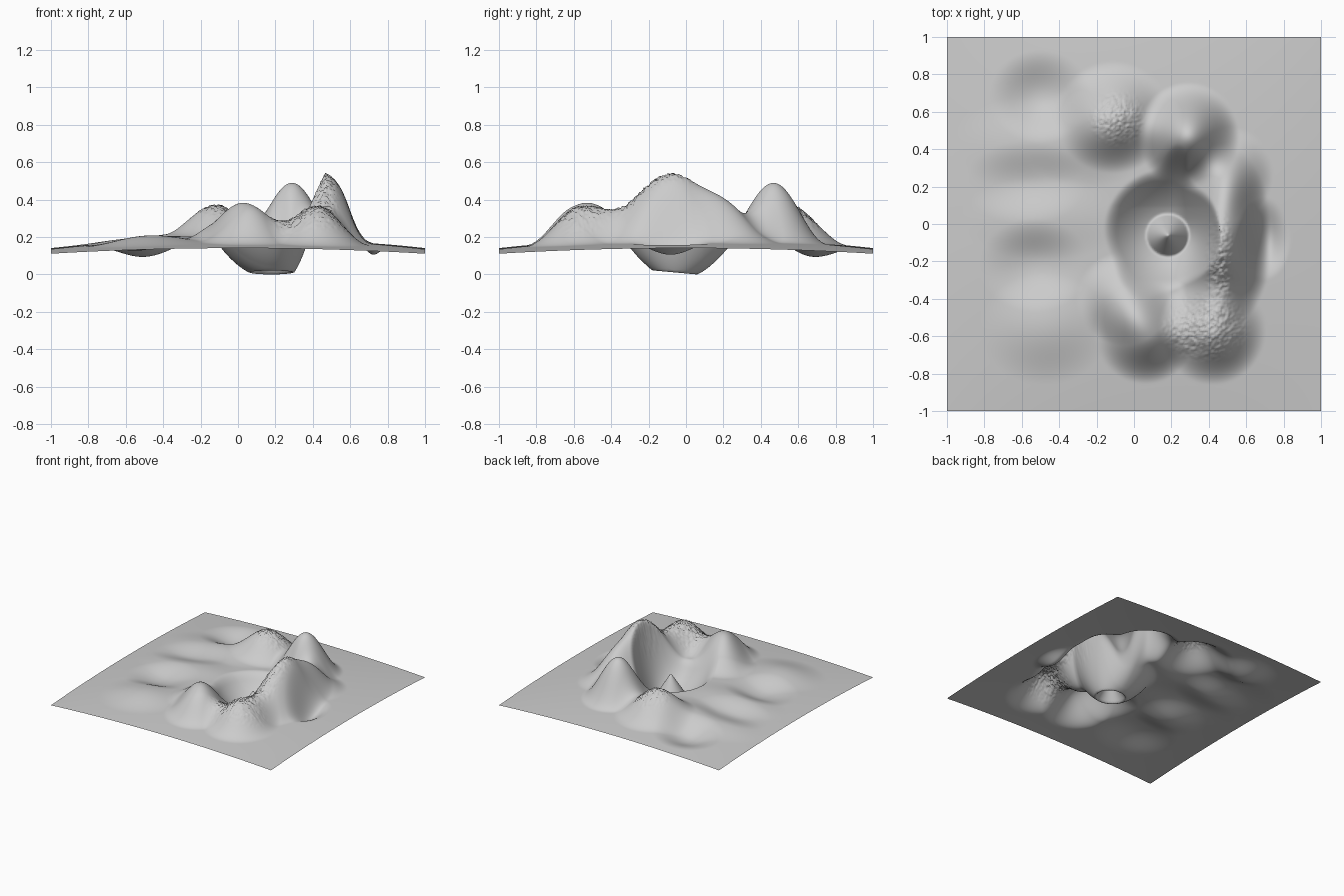
import bpy, bmesh, math, random

if "Cube" in bpy.data.objects:
    bpy.data.objects.remove(bpy.data.objects["Cube"])

random.seed(4)
N = 240                       # grid cells per side
CX, CY = 0.18, -0.06          # crater centre

# Hills and hollows: x, y, height, spread x, spread y
HILLS = [
    (0.29, 0.47, 0.31, 0.11, 0.115),    # tall back peak
    (0.47, -0.07, 0.35, 0.11, 0.20),    # long right ridge
    (0.52, 0.27, 0.10, 0.09, 0.10),     # back end of the right ridge
    (0.42, -0.56, 0.19, 0.115, 0.12),   # rough front peak
    (0.06, -0.58, 0.19, 0.11, 0.11),    # front left peak
    (-0.11, 0.57, 0.17, 0.125, 0.12),   # rough back left peak
    (-0.06, -0.40, 0.11, 0.10, 0.10),   # shoulder on the left rim
    (-0.25, 0.46, 0.04, 0.14, 0.11),
    (-0.58, 0.43, 0.02, 0.16, 0.10),    # low ridges to the left
    (-0.48, 0.03, 0.02, 0.18, 0.09),
    (-0.48, -0.56, 0.04, 0.14, 0.12),
    (-0.50, 0.68, -0.065, 0.11, 0.10),  # hollows
    (-0.58, 0.22, -0.03, 0.13, 0.09),
    (-0.53, -0.22, -0.05, 0.12, 0.10),
    (0.69, -0.08, -0.075, 0.06, 0.09),
]

# Rough patches: x, y, radius x, radius y
ROUGH = [(0.38, -0.55, 0.14, 0.11), (0.46, -0.2, 0.05, 0.17), (-0.09, 0.57, 0.09, 0.09)]


def bump(x, y, cx, cy, sx, sy):
    q = math.hypot((x - cx) / sx, (y - cy) / sy)
    return 0.5 + 0.5 * math.cos(math.pi * min(q / 2.5, 1))


def smooth_min(a, b, k):
    h = max(k - abs(a - b), 0) / k
    return min(a, b) - h * h * k / 4


def height(x, y):
    ex, ey = 1 - x * x, 1 - y * y
    land = 0.12 + 0.03 * (ex + ey) + 0.025 * ex * ey
    land += sum(h * bump(x, y, cx, cy, sx, sy) for cx, cy, h, sx, sy in HILLS)

    # crater bowl, steeper on the right than on the left
    dx, dy = x - CX, y - CY
    r = math.hypot(dx, dy)
    c, s = (dx / r, dy / r) if r > 1e-6 else (1, 0)
    right, left, back, front = (max(v, 0) ** 2 for v in (c, -c, s, -s))
    slope = 1.4 * right + 0.5 * left + 0.55 * back + 0.7 * front
    curve = 12 * right + 2.5 * left + 2 * back + 2.5 * front
    d = max(r - 0.12, 0)
    floor = 0.02 - 0.09 * max(-0.15, min(0.15, dy))
    z = smooth_min(land, floor + slope * d + curve * d * d, 0.05)

    # central cone
    if r < 0.11:
        z = max(z, floor + 0.18 * (1 - r / 0.11))

    # loose rubble on the rough peaks
    mask = max(bump(x, y, *patch) for patch in ROUGH)
    return z + random.uniform(-0.015, 0.015) * max(mask - 0.2, 0)


# Terrain sheet
bm = bmesh.new()
bmesh.ops.create_grid(bm, x_segments=N, y_segments=N, size=1)
for v in bm.verts:
    v.co.z = height(v.co.x, v.co.y)
low = min(v.co.z for v in bm.verts)
for v in bm.verts:
    v.co.z -= low
for f in bm.faces:
    f.smooth = True
mesh = bpy.data.meshes.new("crater_terrain")
bm.to_mesh(mesh)
bm.free()
terrain = bpy.data.objects.new("crater_terrain", mesh)
bpy.context.collection.objects.link(terrain)
